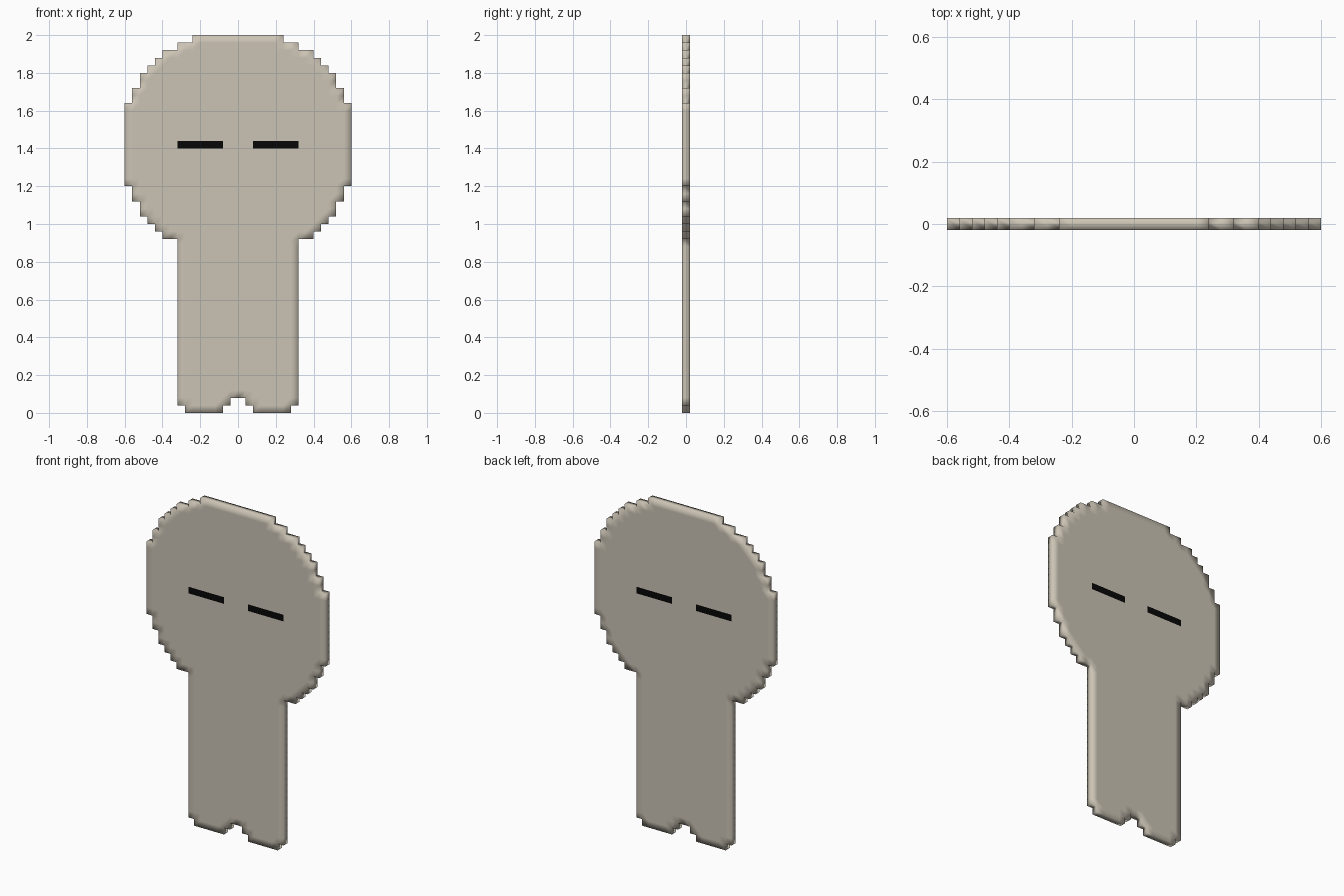
import bpy, bmesh

if "Cube" in bpy.data.objects:
    bpy.data.objects.remove(bpy.data.objects["Cube"])

CELL = 0.04      # size of one pixel step
HALF_T = 0.02    # half the thickness

# Stepped outline, bottom to top: (rows, inner gap, half width) in cells
BANDS = [
    (1, 2, 7), (1, 1, 8),                                   # feet and notch
    (21, 0, 8),                                             # body
    (1, 0, 10), (1, 0, 11), (1, 0, 12), (2, 0, 13), (2, 0, 14),
    (11, 0, 15),                                            # widest part of head
    (2, 0, 14), (2, 0, 13), (1, 0, 12), (1, 0, 11), (1, 0, 10),
    (1, 0, 8), (1, 0, 6),
]
EYE_ROW, EYE_IN, EYE_OUT = 35, 2, 8


def material(name, colour):
    m = bpy.data.materials.new(name)
    m.diffuse_color = (*colour, 1.0)
    m.use_nodes = True
    m.node_tree.nodes["Principled BSDF"].inputs["Base Color"].default_value = m.diffuse_color
    return m


bm = bmesh.new()
verts = {}


def vert(i, k):
    if (i, k) not in verts:
        verts[i, k] = bm.verts.new((i * CELL, -HALF_T, k * CELL))
    return verts[i, k]


# Front sheet of square cells, mirrored left and right
row = 0
for count, inner, outer in BANDS:
    for k in range(row, row + count):
        for c in range(inner, outer):
            for i in (c, -c - 1):
                bm.faces.new((vert(i, k), vert(i + 1, k),
                              vert(i + 1, k + 1), vert(i, k + 1)))
    row += count

# Thicken the sheet into a flat slab
ext = bmesh.ops.extrude_face_region(bm, geom=bm.faces[:], use_keep_orig=True)
bmesh.ops.translate(bm, vec=(0, 2 * HALF_T, 0),
                    verts=[g for g in ext["geom"] if isinstance(g, bmesh.types.BMVert)])
bmesh.ops.recalc_face_normals(bm, faces=bm.faces[:])

# Eyes: dark cells on both the front and the back
for f in bm.faces:
    f.smooth = True
    p = f.calc_center_median()
    if abs(f.normal.y) > 0.5 and int(p.z / CELL) == EYE_ROW \
            and EYE_IN * CELL < abs(p.x) < EYE_OUT * CELL:
        f.material_index = 1

mesh = bpy.data.meshes.new("flat_figure")
bm.to_mesh(mesh)
bm.free()
mesh.materials.append(material("warm light grey", (0.60, 0.55, 0.46)))
mesh.materials.append(material("black", (0.002, 0.002, 0.002)))
bpy.context.collection.objects.link(bpy.data.objects.new("flat_figure", mesh))
